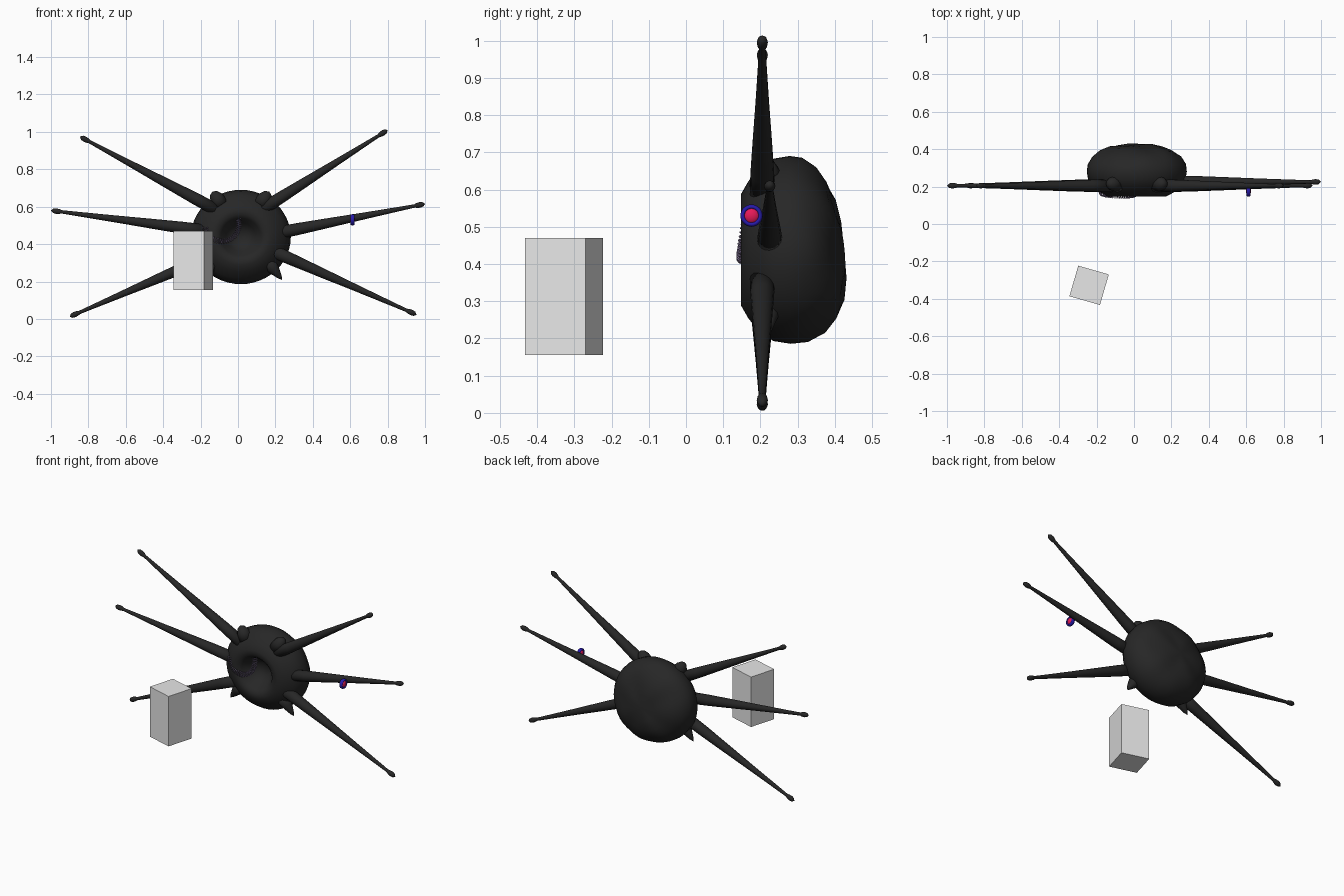
import bpy, bmesh
from math import sin, cos, pi, radians
from mathutils import Vector

cube = bpy.data.objects.get("Cube")
if cube:
    bpy.data.objects.remove(cube, do_unlink=True)


def material(name, r, g, b):
    m = bpy.data.materials.new(name)
    m.use_nodes = True
    m.diffuse_color = (r, g, b, 1)
    m.node_tree.nodes["Principled BSDF"].inputs["Base Color"].default_value = (r, g, b, 1)
    return m


BLACK = material("charcoal", 0.02, 0.02, 0.02)
GREY = material("light_grey", 0.8, 0.8, 0.8)
BLUE = material("deep_blue", 0.02, 0.01, 0.4)
RED = material("crimson", 0.8, 0.01, 0.1)
VIOLET = material("grey_violet", 0.22, 0.17, 0.3)


def lathe(name, profile, origin, direction, mat, segments=20):
    """Revolve (distance, radius) pairs around a directed axis."""
    origin, axis = Vector(origin), Vector(direction).normalized()
    turn = Vector((0, 0, 1)).rotation_difference(axis)
    bm = bmesh.new()
    rings = []
    for d, r in profile:
        rings.append([bm.verts.new(origin + turn @ Vector(
            (r * cos(2 * pi * i / segments), r * sin(2 * pi * i / segments), d)))
            for i in range(segments)])
    for a, b in zip(rings, rings[1:]):
        for i in range(segments):
            j = (i + 1) % segments
            bm.faces.new((a[i], a[j], b[j], b[i]))
    bmesh.ops.remove_doubles(bm, verts=bm.verts, dist=0.0001)
    bmesh.ops.holes_fill(bm, edges=bm.edges)
    bmesh.ops.recalc_face_normals(bm, faces=bm.faces)
    mesh = bpy.data.meshes.new(name)
    bm.to_mesh(mesh)
    bm.free()
    mesh.materials.append(mat)
    mesh.shade_smooth()
    obj = bpy.data.objects.new(name, mesh)
    bpy.context.collection.objects.link(obj)
    return obj


# Body: hollow mouth in front, lumpy dome behind
CENTRE = Vector((0.015, 0, 0.438))
body_profile = [(0.25, 0), (0.245, 0.04), (0.21, 0.075), (0.165, 0.10), (0.148, 0.12),
                (0.148, 0.15), (0.168, 0.185), (0.20, 0.222), (0.235, 0.245),
                (0.28, 0.252), (0.32, 0.246), (0.36, 0.222), (0.39, 0.185),
                (0.41, 0.14), (0.422, 0.08), (0.425, 0)]
body = lathe("body", body_profile, CENTRE, (0, 1, 0), BLACK, 48)
for v in body.data.vertices:
    p = v.co - CENTRE
    back = max(0, (p.y - 0.27) / 0.16)
    lump = 1 + 0.025 * back * sin(26 * p.x + 1) * cos(24 * p.z)
    v.co.x = CENTRE.x + p.x * 1.06 * lump
    v.co.z = CENTRE.z + p.z * lump
    v.co.y += back * (-0.1 * p.z + 0.006 * sin(30 * p.x) * cos(28 * p.z))

# Six tapered legs with bulbous feet: root, tip
legs = {
    "upper_left_leg": ((0.12, 0.205, 0.58), (0.80, 0.205, 1.01)),
    "upper_right_leg": ((-0.12, 0.205, 0.585), (-0.845, 0.205, 0.975)),
    "middle_left_leg": ((0.20, 0.225, 0.457), (1.0, 0.225, 0.615)),
    "middle_right_leg": ((-0.18, 0.205, 0.472), (-1.0, 0.205, 0.58)),
    "lower_left_leg": ((0.17, 0.205, 0.37), (0.955, 0.205, 0.022)),
    "lower_right_leg": ((-0.15, 0.205, 0.335), (-0.90, 0.205, 0.012)),
}
leg_shape = [(0, 0.0), (0, 0.034), (0.15, 0.032), (0.35, 0.026), (0.6, 0.018),
             (0.85, 0.011), (0.93, 0.009), (0.945, 0.013), (0.965, 0.015),
             (0.985, 0.012), (1, 0)]
for name, (root, tip) in legs.items():
    span = Vector(tip) - Vector(root)
    lathe(name, [(t * span.length, r) for t, r in leg_shape], root, span, BLACK, 16)

# Spikes below and rounded knobs above, on each side
for side, label in ((1, "left"), (-1, "right")):
    x = CENTRE.x
    lathe(label + "_spike", [(0, 0.045), (0.06, 0.03), (0.11, 0.012), (0.13, 0)],
          (x + side * 0.14, 0.22, 0.31), (side * 0.08, 0, -0.10), BLACK, 12)
    lathe(label + "_knob", [(0, 0.045), (0.05, 0.036), (0.075, 0.022), (0.085, 0)],
          (x + side * 0.105, 0.215, 0.61), (side * 0.5, 0, 0.75), BLACK, 12)

# Coiled cord hanging across the mouth
TURNS, STEPS = 26, 10
path = []
for i in range(TURNS * STEPS + 1):
    t = i / (TURNS * STEPS)
    a = radians(188 + 190 * t)
    w = 2 * pi * i / STEPS
    rad = 0.09 + 0.013 * cos(w)
    path.append((-0.085 + rad * cos(a), 0.166 - 0.016 * sin(pi * t) + 0.013 * sin(w),
                 0.505 + rad * sin(a)))
curve = bpy.data.curves.new("coiled_cord", "CURVE")
curve.dimensions = "3D"
curve.bevel_depth = 0.0025
curve.bevel_resolution = 1
spline = curve.splines.new("POLY")
spline.points.add(len(path) - 1)
for point, co in zip(spline.points, path):
    point.co = (*co, 1)
curve.materials.append(VIOLET)
bpy.context.collection.objects.link(bpy.data.objects.new("coiled_cord", curve))

# Round bead on the middle left leg: blue rim, red centre
BEAD = (0.612, 0.176, 0.53)
rim = [(0.011 * sin(2 * pi * k / 12), 0.0235 + 0.0065 * cos(2 * pi * k / 12)) for k in range(13)]
lathe("bead_rim", rim, BEAD, (1, 0, 0), BLUE, 28)
dome = [(-0.014 * cos(pi * k / 10), 0.022 * sin(pi * k / 10)) for k in range(11)]
lathe("bead_centre", dome, BEAD, (1, 0, 0), RED, 28)

# Plain standing block in front
bpy.ops.mesh.primitive_cube_add(size=1, location=(-0.24, -0.328, 0.3125),
                                rotation=(0, 0, radians(-16)))
block = bpy.context.object
block.name = "block"
block.scale = (0.17, 0.17, 0.315)
block.data.materials.append(GREY)
